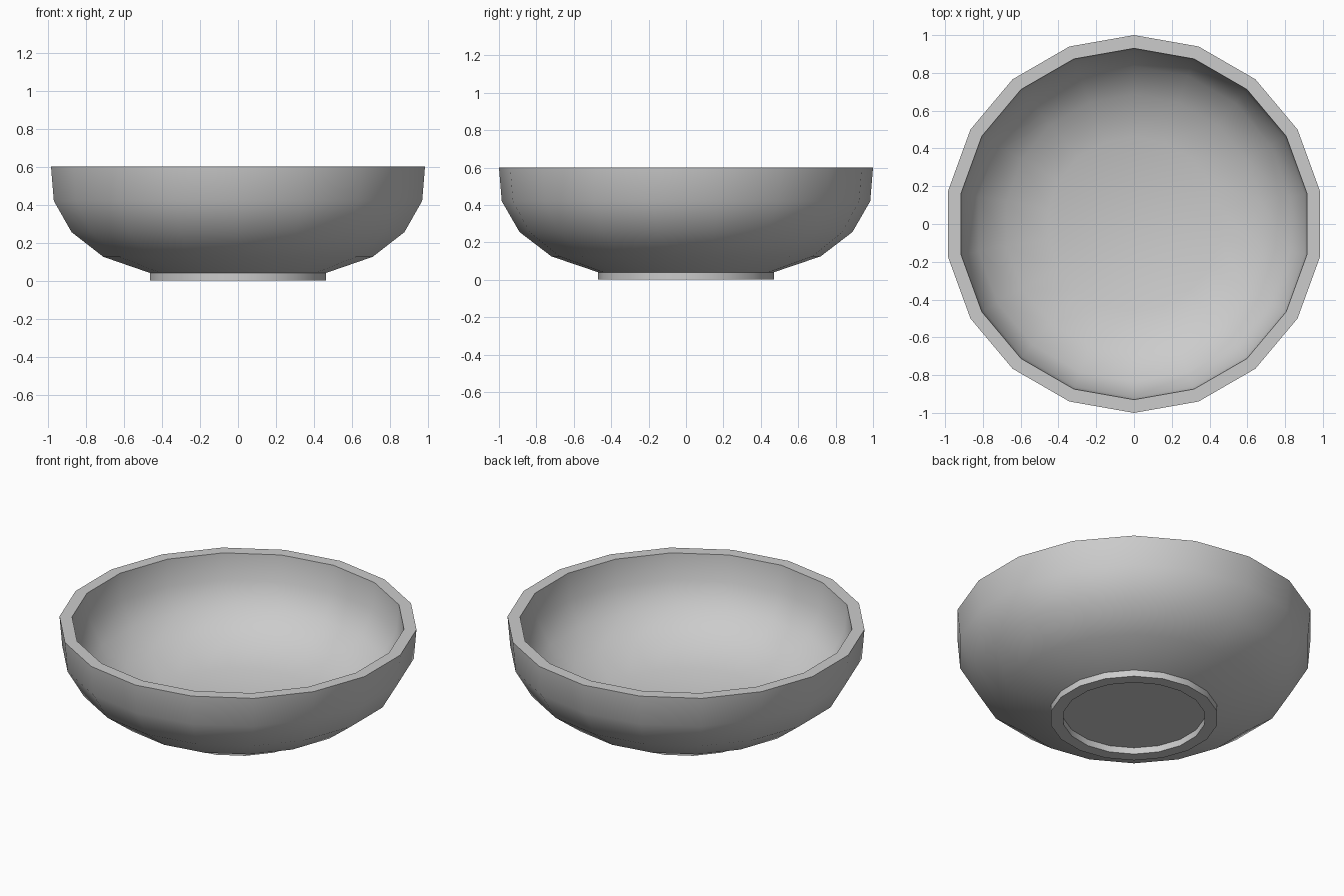
import bpy, bmesh, math

if "Cube" in bpy.data.objects:
    bpy.data.objects.remove(bpy.data.objects["Cube"])

SIDES = 18

# Bowl profile (radius, height): foot recess, foot ring, outer wall, rim, inner wall, floor
profile = [
    (0.40, 0.04), (0.40, 0.0), (0.47, 0.0), (0.47, 0.04),
    (0.72, 0.125), (0.89, 0.255), (0.985, 0.42), (1.0, 0.60),
    (0.93, 0.60), (0.916, 0.44), (0.835, 0.30), (0.685, 0.19), (0.46, 0.11),
]

bm = bmesh.new()

# Rings of the lathed shape, one corner on the y axis
rings = []
for r, z in profile:
    rings.append([bm.verts.new((r * math.sin(2 * math.pi * i / SIDES),
                                -r * math.cos(2 * math.pi * i / SIDES), z))
                  for i in range(SIDES)])

# Walls between rings
for a, b in zip(rings, rings[1:]):
    for i in range(SIDES):
        j = (i + 1) % SIDES
        bm.faces.new((a[i], a[j], b[j], b[i]))

# Underside cap and inner floor
bm.faces.new(rings[0])
bm.faces.new(rings[-1])
bmesh.ops.recalc_face_normals(bm, faces=bm.faces)

mesh = bpy.data.meshes.new("bowl")
bm.to_mesh(mesh)
bm.free()
bowl = bpy.data.objects.new("bowl", mesh)
bpy.context.collection.objects.link(bowl)

# Smooth walls, crisp rim and foot
bpy.context.view_layer.objects.active = bowl
bowl.select_set(True)
bpy.ops.object.shade_smooth_by_angle(angle=math.radians(30))
